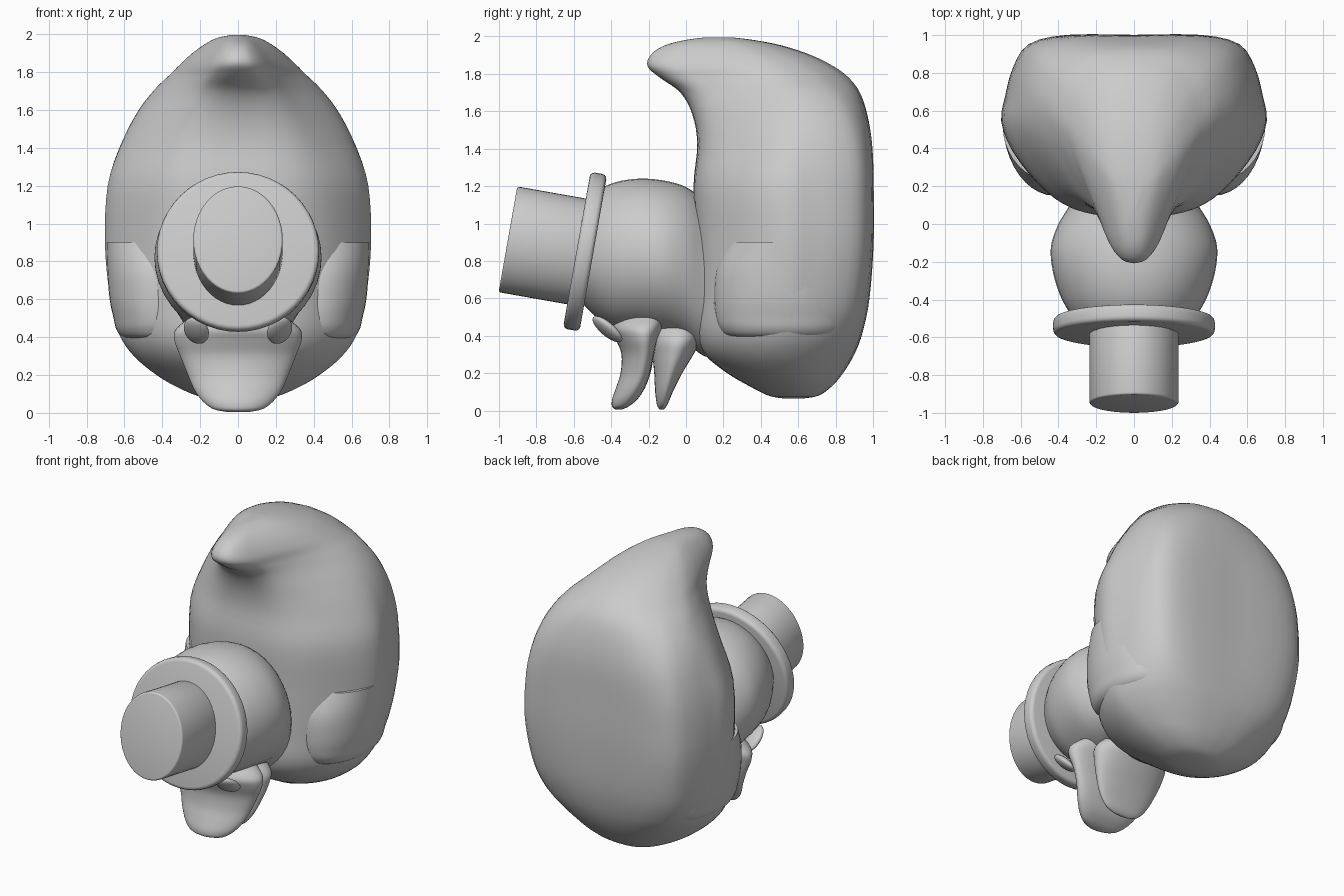
import bpy, bmesh, math
from mathutils import Matrix, Vector

if "Cube" in bpy.data.objects:
    bpy.data.objects.remove(bpy.data.objects["Cube"])


def spline(rows, steps):
    """Catmull-Rom interpolation of rows of numbers."""
    out = []
    n = len(rows)
    for i in range(n - 1):
        a, b = rows[max(i - 1, 0)], rows[i]
        c, d = rows[i + 1], rows[min(i + 2, n - 1)]
        for s in range(steps):
            t = s / steps
            out.append([0.5 * (2 * q + (r - p) * t + (2 * p - 5 * q + 4 * r - u) * t * t
                               + (3 * q - p - 3 * r + u) * t ** 3)
                        for p, q, r, u in zip(a, b, c, d)])
    out.append(list(rows[-1]))
    return out


def finish(name, bm, angle=50):
    bmesh.ops.recalc_face_normals(bm, faces=bm.faces)
    me = bpy.data.meshes.new(name)
    bm.to_mesh(me)
    bm.free()
    me.shade_smooth()
    me.set_sharp_from_angle(angle=math.radians(angle))
    ob = bpy.data.objects.new(name, me)
    bpy.context.collection.objects.link(ob)
    return ob


def loft(name, rings):
    bm = bmesh.new()
    vs = [[bm.verts.new(p) for p in ring] for ring in rings]
    n = len(vs[0])
    for a, b in zip(vs, vs[1:]):
        for i in range(n):
            j = (i + 1) % n
            bm.faces.new((a[i], a[j], b[j], b[i]))
    bm.faces.new(vs[0])
    bm.faces.new(vs[-1])
    return finish(name, bm)


def ellipse(n=40):
    return [(math.cos(2 * math.pi * i / n), math.sin(2 * math.pi * i / n)) for i in range(n)]


# Body with curled tail: half sections as (width fraction, front-to-back fraction)
BELLY = [(0, 0), (.3, .01), (.53, .065), (.73, .18), (.92, .36), (1, .52),
         (.97, .66), (.91, .82), (.79, .95), (.5, 1), (0, 1)]
TAIL = [(0, 0), (.22, .02), (.42, .1), (.6, .25), (.78, .4), (.91, .52),
        (1, .65), (.97, .76), (.83, .87), (.48, .97), (0, 1)]
ROUND = [(0, 0), (.3, .015), (.55, .07), (.78, .19), (.94, .35), (1, .52),
         (.96, .66), (.84, .8), (.64, .91), (.36, .98), (0, 1)]
# z, front y, back y, half width, blend (to TAIL when positive, ROUND when negative)
body_rows = [(.065, .52, .63, .05, -1), (.08, .44, .71, .18, -1), (.13, .34, .78, .31, -1),
             (.2, .22, .84, .43, -1), (.3, .1, .9, .55, -.8), (.42, .05, .945, .63, -.5),
             (.6, .05, .98, .675, -.2), (.9, .05, 1.0, .703, 0), (1.2, .04, 1.0, .688, 0),
             (1.42, .06, .995, .625, .2), (1.58, .035, .97, .545, .5), (1.7, -.03, .93, .45, .8),
             (1.78, -.14, .87, .365, 1), (1.84, -.205, .79, .305, 1), (1.9, -.19, .67, .24, 1),
             (1.95, -.12, .52, .17, 1), (1.98, -.01, .37, .11, 1), (1.995, .1, .25, .04, 1)]
rings = []
for z, f, b, w, k in spline(body_rows, 4):
    other = TAIL if k > 0 else ROUND
    m = min(abs(k), 1)
    half = spline([(p[0] * (1 - m) + q[0] * m, p[1] * (1 - m) + q[1] * m)
                   for p, q in zip(BELLY, other)], 3)
    loop = half + [(-x, t) for x, t in half[-2:0:-1]]
    rings.append([(x * w, f + t * (b - f), z) for x, t in loop])
loft("body", rings)

# Wing tips, fading into the body: z, centre x, centre y, x radius, y radius
wing_rows = [(.38, .42, .52, .13, .2), (.4, .42, .52, .19, .3), (.44, .42, .52, .222, .34),
             (.5, .42, .52, .237, .36), (.6, .42, .52, .258, .37), (.75, .42, .52, .27, .36),
             (.9, .41, .52, .285, .3)]
for side, label in ((1, "right"), (-1, "left")):
    loft(f"wing_{label}", [[(side * (cx + rx * c), cy + ry * s, z) for c, s in ellipse()]
                           for z, cx, cy, rx, ry in spline(wing_rows, 4)])

# Head and neck: y, lower z, upper z, half width
head_rows = [(-.56, .58, 1.08, .28), (-.48, .5, 1.17, .335), (-.38, .44, 1.22, .39),
             (-.25, .42, 1.24, .43), (-.12, .4, 1.23, .44), (0, .36, 1.195, .4),
             (.1, .29, 1.12, .34), (.22, .28, 1.0, .28)]
loft("head", [[(w * c, y, (lo + hi) / 2 + (hi - lo) / 2 * s) for c, s in ellipse()]
              for y, lo, hi, w in spline(head_rows, 4)])


# Beak halves: z, front y, back y, half width; sag bends the sides towards +y
def beak(name, rows, sag):
    loft(name, [[(w * c, (f + b) / 2 + (b - f) / 2 * s + sag * w * c * c, z)
                 for c, s in ellipse()] for z, f, b, w in spline(rows, 4)])


beak("beak_upper", [(.005, -.375, -.345, .06), (.02, -.395, -.31, .13), (.06, -.395, -.26, .185),
                    (.12, -.375, -.22, .23), (.2, -.35, -.19, .265), (.3, -.345, -.17, .305),
                    (.38, -.375, -.15, .335), (.44, -.4, -.12, .33), (.5, -.38, -.1, .26),
                    (.56, -.34, -.12, .17)], .12)
beak("beak_lower", [(.005, -.14, -.12, .06), (.03, -.155, -.1, .13), (.1, -.165, -.07, .19),
                    (.2, -.17, -.02, .235), (.3, -.18, .04, .265), (.38, -.19, .08, .27),
                    (.46, -.18, .08, .2), (.54, -.14, .06, .12)], .05)

# Eyes: flattened discs on the underside of the head
for side, label in ((1, "right"), (-1, "left")):
    bm = bmesh.new()
    bmesh.ops.create_uvsphere(bm, u_segments=24, v_segments=14, radius=1)
    m = (Matrix.Translation((side * .22, -.42, .435))
         @ Matrix.Rotation(math.radians(-40), 4, 'X')
         @ Matrix.Rotation(side * math.radians(-20), 4, 'Y')
         @ Matrix.Diagonal((.07, .1, .03, 1)))
    bmesh.ops.transform(bm, matrix=m, verts=bm.verts)
    finish(f"eye_{label}", bm)


# Top hat: tilted elliptical discs along the hat axis
def hat_part(name, centre, rx, ry, depth, bevel):
    bm = bmesh.new()
    bmesh.ops.create_cone(bm, cap_ends=True, segments=48, radius1=1, radius2=1, depth=1)
    bmesh.ops.scale(bm, vec=(rx, ry, depth), verts=bm.verts)
    rims = [e for e in bm.edges if abs(e.verts[0].co.z - e.verts[1].co.z) < 1e-4]
    bmesh.ops.bevel(bm, geom=rims, offset=bevel, segments=3, profile=.5, affect='EDGES')
    m = Matrix.Translation(centre) @ Matrix.Rotation(math.radians(80), 4, 'X')
    bmesh.ops.transform(bm, matrix=m, verts=bm.verts)
    finish(name, bm, 35)


hat_part("hat_brim", Vector((0, -.54, .85)), .428, .425, .09, .025)
hat_part("hat_crown", Vector((0, -.75, .88)), .236, .287, .41, .012)
